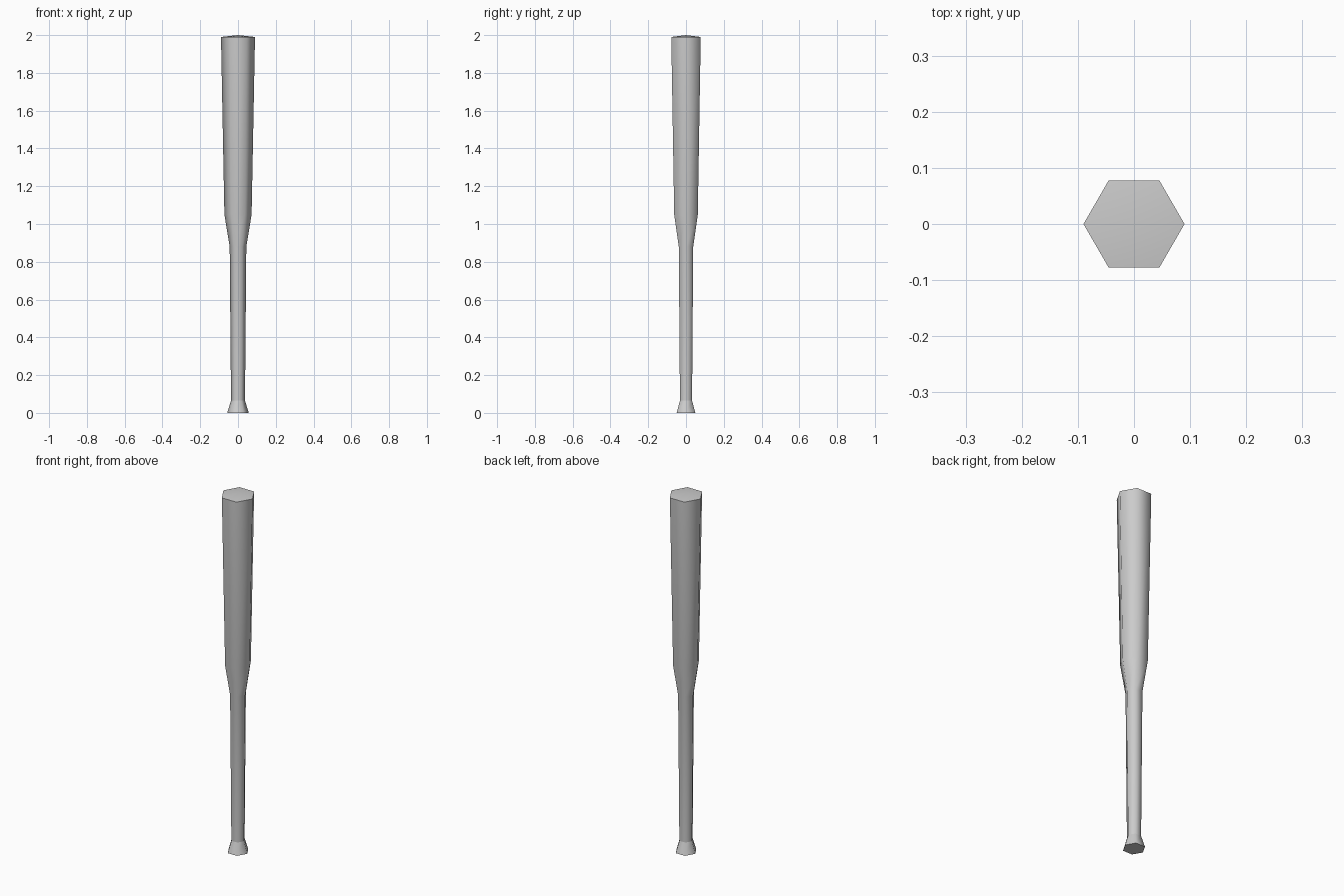
import bpy
import bmesh
from math import cos, sin, pi

cube = bpy.data.objects.get("Cube")
if cube:
    bpy.data.objects.remove(cube, do_unlink=True)

SIDES = 6
# Radius and height of each ring, from the knob to the rim
PROFILE = [(0.057, 0.0), (0.037, 0.065), (0.044, 0.88), (0.072, 1.05), (0.09, 1.99)]
CREASED = (0, 1, 4)  # rings that keep a hard edge

grey = bpy.data.materials.new("plain grey")
grey.use_nodes = True
colour = (0.6, 0.6, 0.6, 1.0)
grey.diffuse_color = colour
grey.node_tree.nodes["Principled BSDF"].inputs["Base Color"].default_value = colour

bm = bmesh.new()
rings = [[bm.verts.new((r * cos(2 * pi * i / SIDES), r * sin(2 * pi * i / SIDES), z))
          for i in range(SIDES)] for r, z in PROFILE]

# Knob, handle, taper and barrel walls
for low, high in zip(rings, rings[1:]):
    for i in range(SIDES):
        j = (i + 1) % SIDES
        bm.faces.new((low[i], low[j], high[j], high[i]))

# Flat base and slightly peaked end cap
bm.faces.new(rings[0][::-1])
tip = bm.verts.new((0, 0, 2.0))
for i in range(SIDES):
    bm.faces.new((rings[-1][i], rings[-1][(i + 1) % SIDES], tip))

# Smooth around the body, hard at the knob and rim
for face in bm.faces:
    face.smooth = True
for k in CREASED:
    for i in range(SIDES):
        bm.edges.get((rings[k][i], rings[k][(i + 1) % SIDES])).smooth = False

mesh = bpy.data.meshes.new("bat")
bm.to_mesh(mesh)
bm.free()
mesh.materials.append(grey)
bat = bpy.data.objects.new("bat", mesh)
bpy.context.collection.objects.link(bat)
